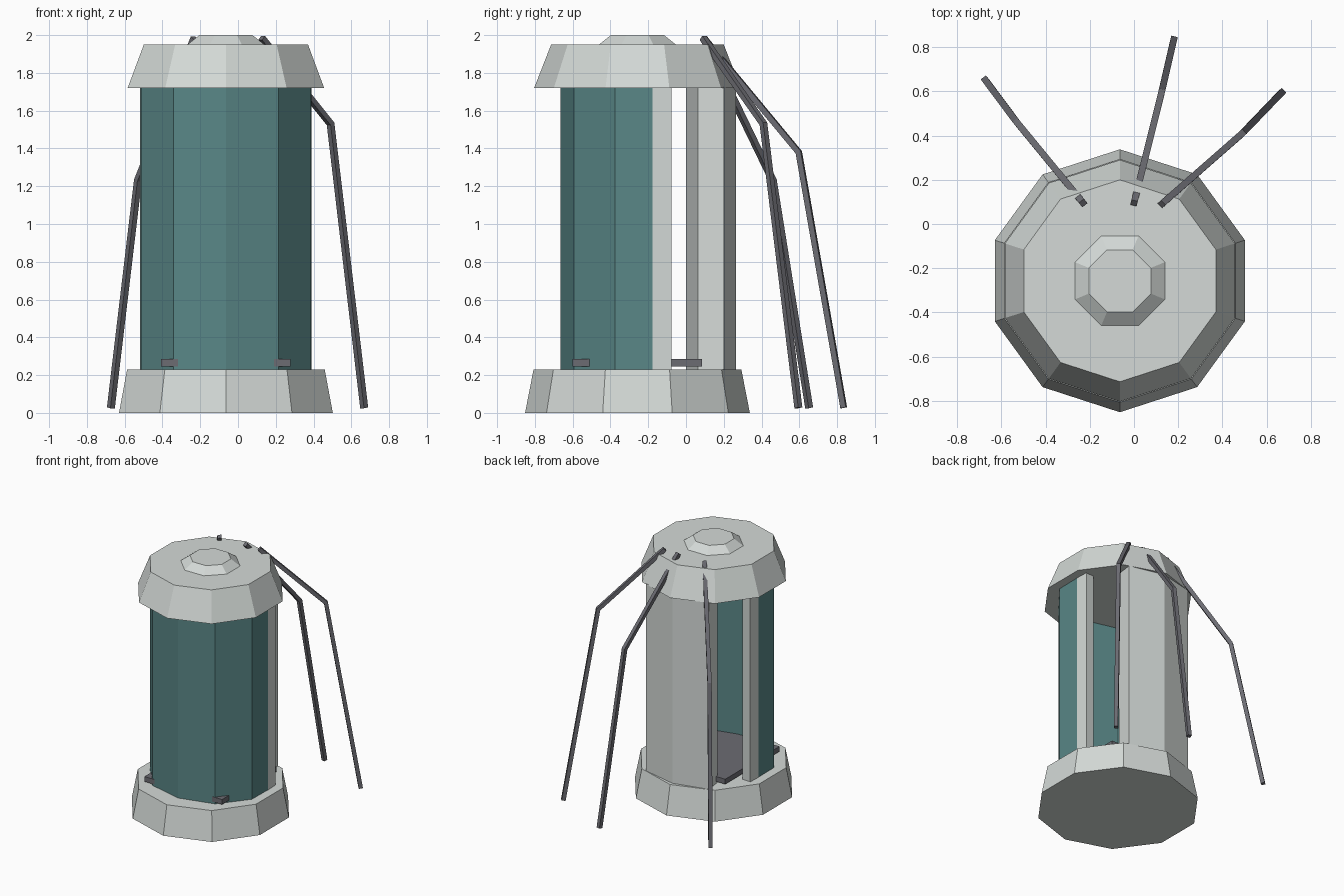
import bpy, bmesh, math
from mathutils import Vector

if "Cube" in bpy.data.objects:
    bpy.data.objects.remove(bpy.data.objects["Cube"])

CX, CY = -0.064, -0.257   # axis of the chamber


def material(name, rgb):
    m = bpy.data.materials.new(name)
    m.diffuse_color = (*rgb, 1)
    m.use_nodes = True
    m.node_tree.nodes["Principled BSDF"].inputs["Base Color"].default_value = m.diffuse_color
    return m


SHELL = material("pale_shell", (0.66, 0.70, 0.68))
TEAL = material("teal_glass", (0.10, 0.24, 0.24))
DARK = material("dark_metal", (0.15, 0.15, 0.17))


def loft(name, rings, mat):
    """Join matching rings of points with quads and close both ends."""
    bm = bmesh.new()
    vs = [[bm.verts.new(p) for p in r] for r in rings]
    n = len(vs[0])
    for a, b in zip(vs, vs[1:]):
        for i in range(n):
            j = (i + 1) % n
            bm.faces.new((a[i], a[j], b[j], b[i]))
    bm.faces.new(vs[0][::-1])
    bm.faces.new(vs[-1])
    bmesh.ops.recalc_face_normals(bm, faces=bm.faces)
    me = bpy.data.meshes.new(name)
    bm.to_mesh(me)
    bm.free()
    me.materials.append(mat)
    ob = bpy.data.objects.new(name, me)
    bpy.context.collection.objects.link(ob)
    return ob


def ring(n, r, z, phase):
    return [(CX + r * math.cos(phase + math.tau * i / n),
             CY + r * math.sin(phase + math.tau * i / n), z) for i in range(n)]


def prism(name, outline, z0, z1, mat):
    """Extrude an outline given relative to the chamber axis."""
    return loft(name, [[(CX + x, CY + y, z) for x, y in outline] for z in (z0, z1)], mat)


def mirrored(half):
    """Full left-to-right path from a right half that starts on the axis."""
    return [(-x, y) for x, y in half[:0:-1]] + half


# Ten-sided base and cap, eight-sided knob
loft("base", [ring(10, 0.595, 0, math.pi / 2), ring(10, 0.55, 0.23, math.pi / 2)], SHELL)
loft("cap", [ring(10, 0.547, 1.72, math.pi / 2), ring(10, 0.457, 1.95, math.pi / 2)], SHELL)
loft("knob", [ring(8, 0.227, 1.945, math.pi / 8), ring(8, 0.152, 2.0, math.pi / 8)], SHELL)

# Curved glass front
outer = mirrored([(0, -0.408), (0.278, -0.337), (0.45, -0.12), (0.453, 0.08)])
inner = mirrored([(0, -0.35), (0.245, -0.29), (0.39, -0.105), (0.39, 0.08)])
prism("glass_front", outer + inner[::-1], 0.225, 1.725, TEAL)

# Posts at the two edges of the glass
post = [(0.454, 0.08), (0.45, 0.18), (0.38, 0.175), (0.39, 0.08)]
prism("right_post", post, 0.225, 1.725, SHELL)
prism("left_post", [(-x, y) for x, y in post], 0.225, 1.725, SHELL)

# Back column
prism("back_column", [(0, 0.522), (0.278, 0.457), (0.26, 0.32), (0, 0.257),
                      (-0.26, 0.32), (-0.278, 0.457)], 0.225, 1.725, SHELL)

# Square floor plate whose front corners poke through the glass
s = 0.343
prism("floor_plate", [(-s, -s), (s, -s), (s, s), (-s, s)], 0.245, 0.285, DARK)


# Jointed cables: a square bar swept along three points
def cable(name, pts, w=0.015):
    p = [Vector(q) for q in pts]
    plan = (p[-1] - p[0]) * Vector((1, 1, 0))
    side = plan.normalized().cross(Vector((0, 0, 1)))
    d = [(p[1] - p[0]).normalized(), (p[2] - p[1]).normalized()]
    rings = []
    for q, t in zip(p, (d[0], d[0] + d[1], d[1])):
        up = side.cross(t).normalized()
        rings.append([q + side * w * a + up * w * b
                      for a, b in ((-1, -1), (1, -1), (1, 1), (-1, 1))])
    loft(name, rings, DARK)


def plan_vec_fix(v):
    return Vector((v.x, v.y, 0))


cable("right_cable", [(0.125, 0.09, 1.985), (0.49, 0.41, 1.53), (0.668, 0.595, 0.027)])
cable("middle_cable", [(0.0, 0.095, 1.985), (0.125, 0.597, 1.38), (0.18, 0.835, 0.027)])
cable("left_cable", [(-0.23, 0.095, 1.985), (-0.53, 0.46, 1.23), (-0.673, 0.652, 0.027)])
